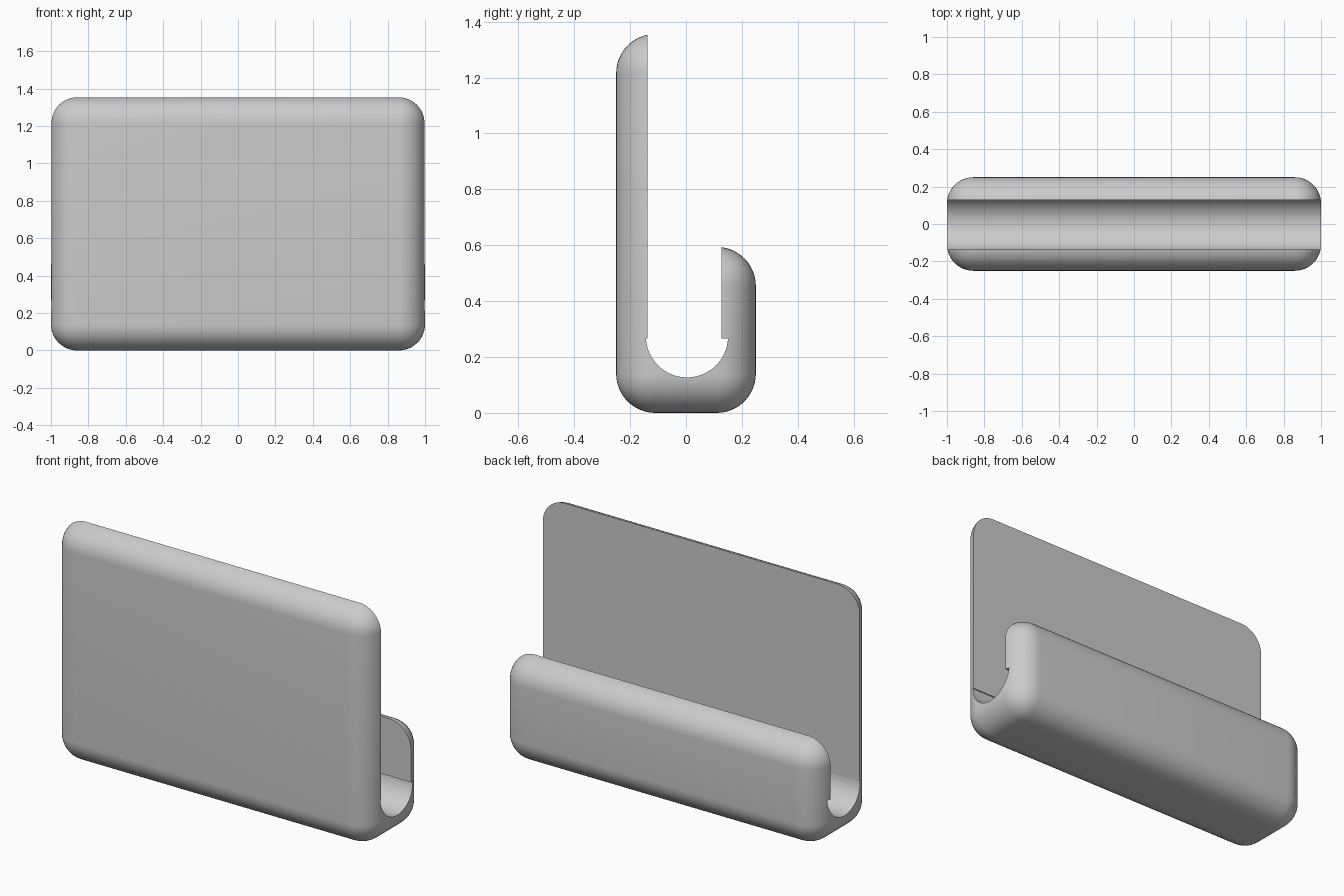
import bpy, bmesh
from math import cos, sin, pi

if "Cube" in bpy.data.objects:
    bpy.data.objects.remove(bpy.data.objects["Cube"])

HEIGHT, RADIUS = 1.356, 0.14
LIP_DROP = 0.762


def make_object(name, bm):
    bmesh.ops.recalc_face_normals(bm, faces=bm.faces)
    mesh = bpy.data.meshes.new(name)
    bm.to_mesh(mesh)
    bm.free()
    obj = bpy.data.objects.new(name, mesh)
    bpy.context.collection.objects.link(obj)
    return obj


# Holder body: a tall box with all edges rounded
bm = bmesh.new()
bmesh.ops.create_cube(bm, size=1)
for v in bm.verts:
    v.co = (v.co.x * 2, v.co.y * 0.5, (v.co.z + 0.5) * HEIGHT)
bmesh.ops.bevel(bm, geom=bm.edges[:], offset=RADIUS, offset_type='OFFSET',
                segments=12, profile=0.5, affect='EDGES')
body = make_object("holder_body", bm)

# Channel cutter: round trough with a narrower open slot above it
trough = [(0.0035 + 0.147 * cos(a), 0.274 + 0.147 * sin(a))
          for a in (pi + 0.048 + (pi - 0.096) * i / 32 for i in range(33))]
profile = trough + [(0.127, 0.267), (0.127, 2), (-0.1375, 2), (-0.1375, 0.267)]
bm = bmesh.new()
face = bm.faces.new([bm.verts.new((-1.2, y, z)) for y, z in profile])
side = bmesh.ops.extrude_face_region(bm, geom=[face])["geom"]
bmesh.ops.translate(bm, vec=(2.4, 0, 0),
                    verts=[g for g in side if isinstance(g, bmesh.types.BMVert)])
cutter = make_object("channel_cutter", bm)
cutter.hide_render = True

# Cut the channel
cut = body.modifiers.new("channel", 'BOOLEAN')
cut.operation, cut.solver, cut.object = 'DIFFERENCE', 'EXACT', cutter
bpy.context.view_layer.objects.active = body
body.select_set(True)
bpy.ops.object.modifier_apply(modifier=cut.name)
bpy.data.objects.remove(cutter)

# Short lip: lower the rounded top on the far side of the channel
for v in body.data.vertices:
    if v.co.y > 0.1 and v.co.z > 1.0:
        v.co.z -= LIP_DROP

bpy.ops.object.shade_smooth_by_angle(angle=0.6)
